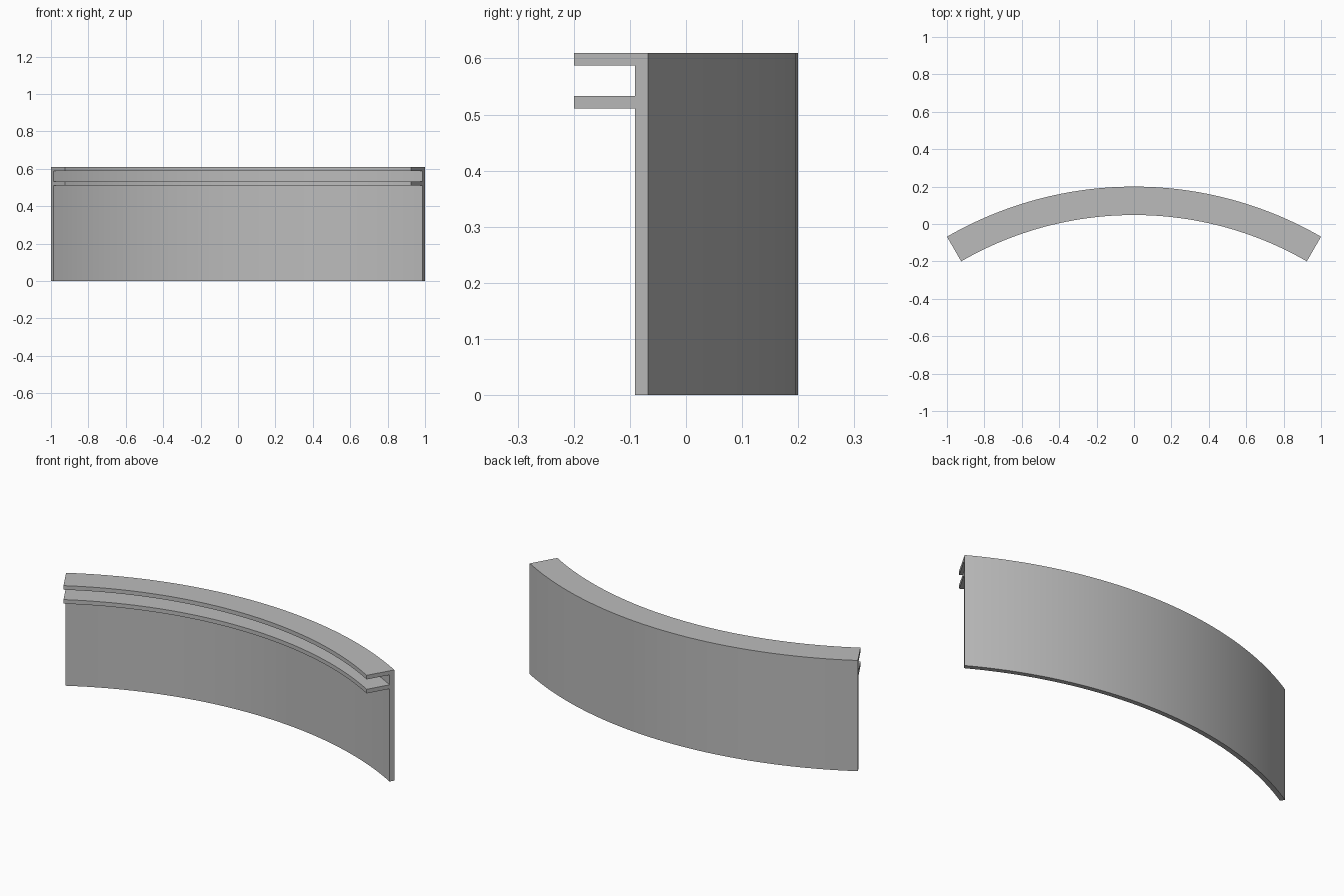
import bpy
import bmesh
import math
from mathutils import Matrix, Vector

if "Cube" in bpy.data.objects:
    bpy.data.objects.remove(bpy.data.objects["Cube"])

OUTER, WALL, LIP = 2.0, 1.974, 1.848   # radii of the curved panel
HEIGHT, PLATE = 0.61, 0.0225           # panel height, flange thickness
SHELF_TOP = 0.533
HALF_ANGLE = math.radians(30)
SEGMENTS = 48
CENTRE = Vector((0, 0.2 - OUTER, 0))

grey = bpy.data.materials.new("plain grey")
grey.use_nodes = True
colour = (0.5, 0.5, 0.5, 1)
grey.diffuse_color = colour
grey.node_tree.nodes["Principled BSDF"].inputs["Base Color"].default_value = colour

# Cross-section as (radius, height): wall with two inward flanges
profile = [
    (OUTER, 0), (OUTER, HEIGHT), (LIP, HEIGHT), (LIP, HEIGHT - PLATE),
    (WALL, HEIGHT - PLATE), (WALL, SHELF_TOP), (LIP, SHELF_TOP),
    (LIP, SHELF_TOP - PLATE), (WALL, SHELF_TOP - PLATE), (WALL, 0),
]

# Sweep the section along the arc
bm = bmesh.new()
rings = []
for i in range(SEGMENTS + 1):
    angle = HALF_ANGLE * (2 * i / SEGMENTS - 1)
    turn = Matrix.Rotation(-angle, 3, "Z")
    rings.append([bm.verts.new(CENTRE + turn @ Vector((0, r, z))) for r, z in profile])
for a, b in zip(rings, rings[1:]):
    for j in range(len(profile)):
        k = (j + 1) % len(profile)
        bm.faces.new((a[j], a[k], b[k], b[j]))

# Flat end caps
bm.faces.new(rings[0])
bm.faces.new(rings[-1])
bmesh.ops.recalc_face_normals(bm, faces=bm.faces)

mesh = bpy.data.meshes.new("curved_panel")
bm.to_mesh(mesh)
bm.free()
mesh.materials.append(grey)
panel = bpy.data.objects.new("curved_panel", mesh)
bpy.context.collection.objects.link(panel)
bpy.context.view_layer.objects.active = panel
panel.select_set(True)
bpy.ops.object.shade_smooth_by_angle(angle=math.radians(30))
